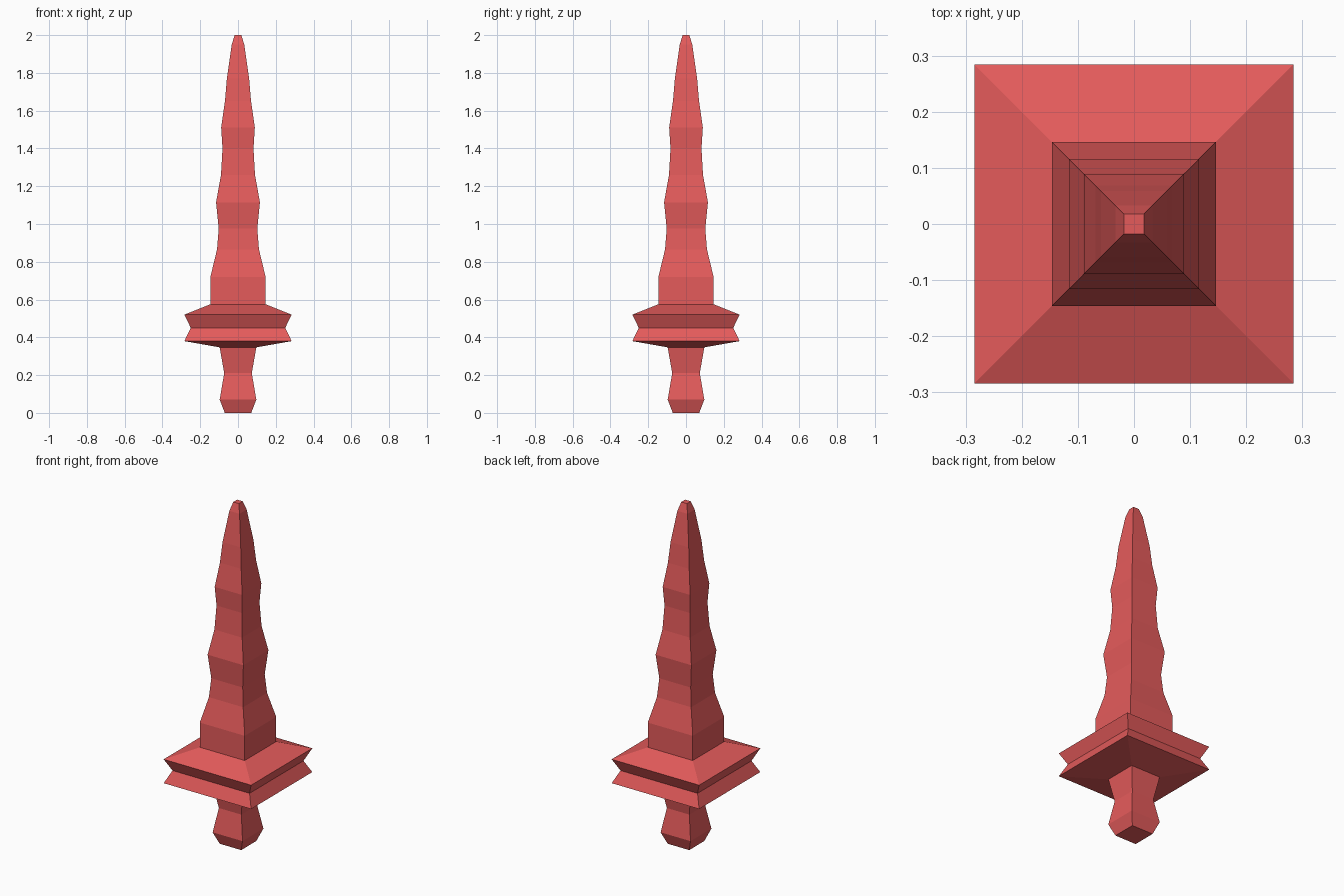
import bpy
import bmesh

cube = bpy.data.objects.get("Cube")
if cube:
    bpy.data.objects.remove(cube, do_unlink=True)

# Single flat red
RED = (0.78, 0.105, 0.105, 1.0)
red = bpy.data.materials.new("warm red")
red.use_nodes = True
red.diffuse_color = RED
red.node_tree.nodes["Principled BSDF"].inputs["Base Color"].default_value = RED


def square_tower(name, profile, cap_bottom=False, cap_top=False):
    """Stack square rings of (half width, height) into a flat-faced shell."""
    bm = bmesh.new()
    corners = ((-1, -1), (1, -1), (1, 1), (-1, 1))
    rings = [[bm.verts.new((sx * r, sy * r, z)) for sx, sy in corners]
             for r, z in profile]
    for low, high in zip(rings, rings[1:]):
        for i in range(4):
            j = (i + 1) % 4
            bm.faces.new((low[i], low[j], high[j], high[i]))
    if cap_bottom:
        bm.faces.new(rings[0][::-1])
    if cap_top:
        bm.faces.new(rings[-1])
    mesh = bpy.data.meshes.new(name)
    bm.to_mesh(mesh)
    bm.free()
    mesh.materials.append(red)
    obj = bpy.data.objects.new(name, mesh)
    bpy.context.collection.objects.link(obj)
    return obj


# Waisted grip with a tapered pommel end
square_tower("handle", [(0.07, 0), (0.097, 0.07), (0.073, 0.21),
                        (0.097, 0.347)], cap_bottom=True)

# Wide guard with a grooved rim
square_tower("guard", [(0.097, 0.347), (0.284, 0.38), (0.25, 0.45),
                       (0.284, 0.52), (0.146, 0.575)])

# Wavy blade narrowing to a blunt tip
square_tower("blade", [(0.146, 0.575), (0.146, 0.72), (0.111, 0.865),
                       (0.102, 0.975), (0.116, 1.115), (0.09, 1.26),
                       (0.082, 1.4), (0.089, 1.51), (0.069, 1.65),
                       (0.059, 1.77), (0.033, 1.95), (0.018, 2.0)],
             cap_top=True)
